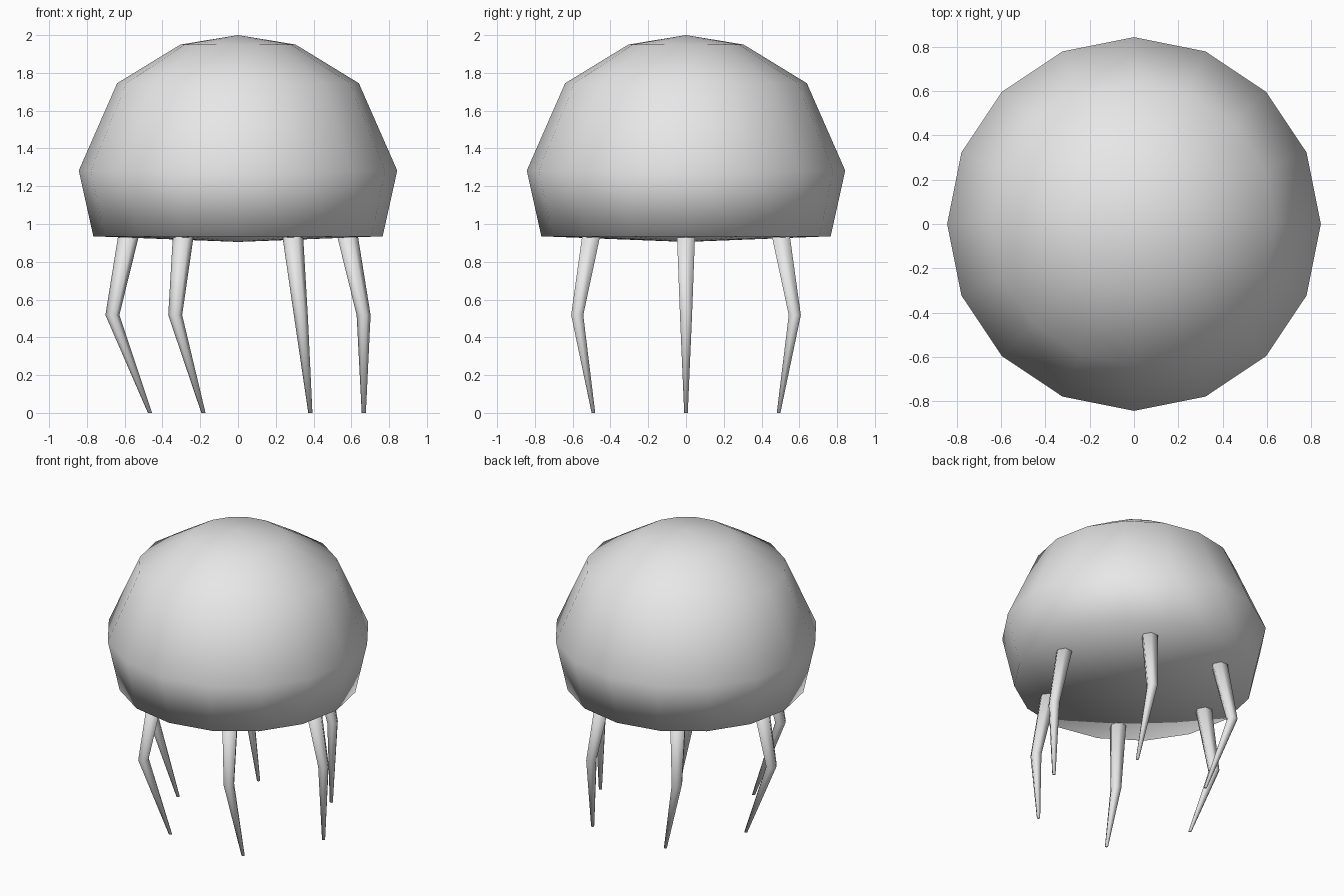
import bpy, bmesh, math
from mathutils import Vector

if "Cube" in bpy.data.objects:
    bpy.data.objects.remove(bpy.data.objects["Cube"])

grey = bpy.data.materials.new("light_grey")
grey.diffuse_color = (0.8, 0.8, 0.8, 1)
grey.use_nodes = True
grey.node_tree.nodes["Principled BSDF"].inputs["Base Color"].default_value = grey.diffuse_color


def loft(name, rings, sides, turn=0.0, poles=None):
    """Smooth skin through horizontal rings (centre, radius), listed top to bottom."""
    bm = bmesh.new()
    loops = []
    for centre, radius in rings:
        loop = []
        for i in range(sides):
            a = turn + math.tau * i / sides
            offset = Vector((radius * math.cos(a), radius * math.sin(a), 0))
            loop.append(bm.verts.new(Vector(centre) + offset))
        loops.append(loop)
    for up, low in zip(loops, loops[1:]):
        for i in range(sides):
            j = (i + 1) % sides
            bm.faces.new((up[i], low[i], low[j], up[j]))
    # close both ends with a fan to a pole, or a flat cap
    for k, loop in enumerate((loops[0], loops[-1])):
        if poles:
            tip = bm.verts.new((0, 0, poles[k]))
            for i in range(sides):
                bm.faces.new((loop[i], loop[(i + 1) % sides], tip))
        else:
            bm.faces.new(loop)
    bmesh.ops.recalc_face_normals(bm, faces=bm.faces)
    for f in bm.faces:
        f.smooth = True
    mesh = bpy.data.meshes.new(name)
    bm.to_mesh(mesh)
    bm.free()
    mesh.materials.append(grey)
    obj = bpy.data.objects.new(name, mesh)
    bpy.context.collection.objects.link(obj)
    return obj


# domed body with a narrowed rim and a shallow bulging underside
profile = [(0.305, 1.95), (0.64, 1.745), (0.843, 1.283), (0.766, 0.935)]
loft("dome_body", [((0, 0, z), r) for r, z in profile], 16, poles=(2.0, 0.905))

# six bent tentacles in a hexagon, all tips drifting towards +x
for n in range(6):
    a = math.radians(60 * n)
    c, s = math.cos(a), math.sin(a)
    rings = [((0.575 * c, 0.575 * s, 0.96), 0.056),
             ((0.665 * c, 0.665 * s, 0.518), 0.037),
             ((0.566 * c + 0.1, 0.566 * s, 0.0), 0.011)]
    loft(f"tentacle_{n + 1}", rings, 6, turn=a)
